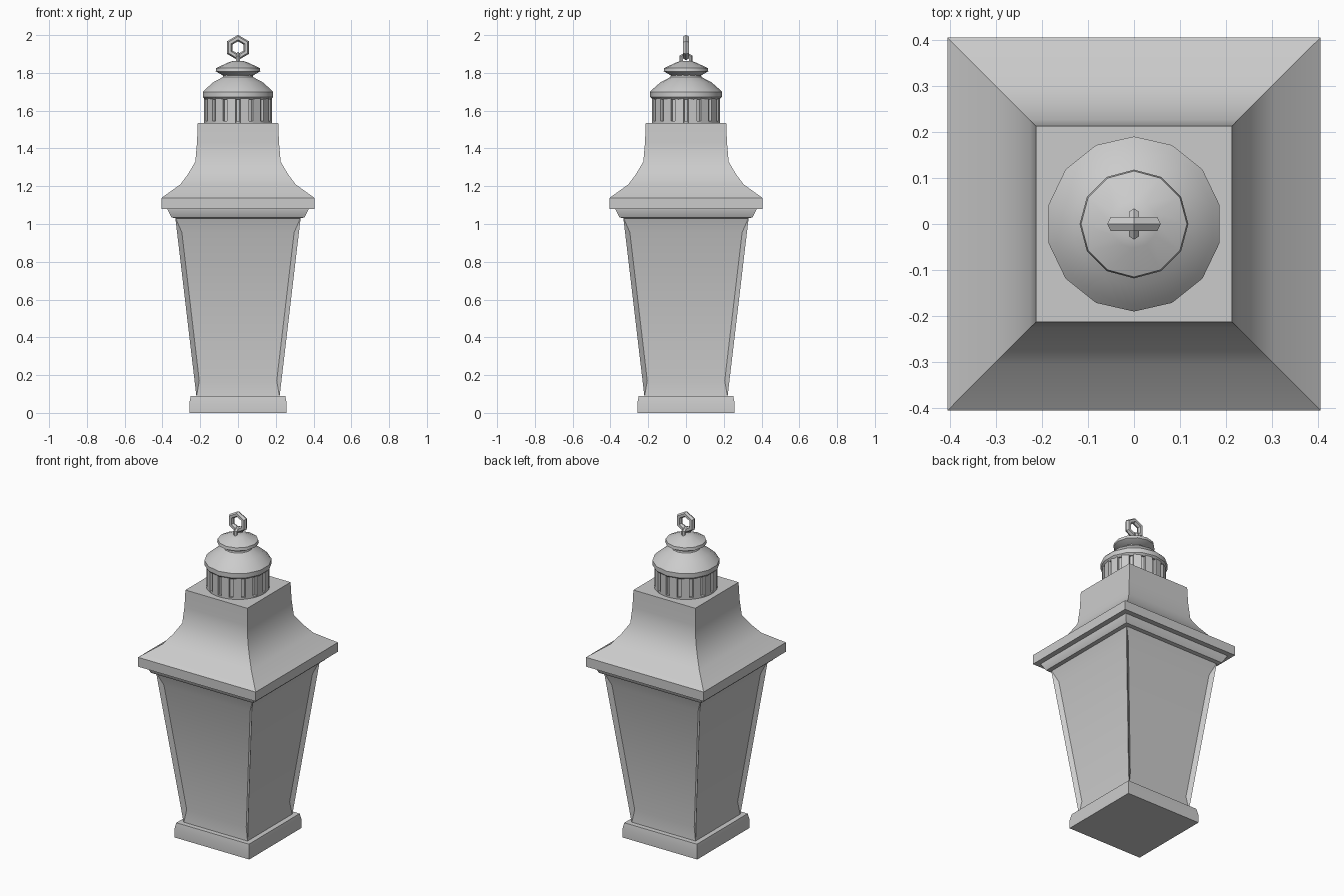
import bpy, bmesh, math
from mathutils import Vector, Matrix

cube = bpy.data.objects.get("Cube")
if cube:
    bpy.data.objects.remove(cube, do_unlink=True)

grey = bpy.data.materials.new("stone_grey")
grey.use_nodes = True
grey.diffuse_color = (0.6, 0.6, 0.6, 1)
grey.node_tree.nodes["Principled BSDF"].inputs["Base Color"].default_value = (0.6, 0.6, 0.6, 1)


def finish(name, bm, angle=30):
    bmesh.ops.recalc_face_normals(bm, faces=bm.faces)
    mesh = bpy.data.meshes.new(name)
    bm.to_mesh(mesh)
    bm.free()
    mesh.materials.append(grey)
    obj = bpy.data.objects.new(name, mesh)
    bpy.context.collection.objects.link(obj)
    bpy.ops.object.select_all(action="DESELECT")
    obj.select_set(True)
    bpy.context.view_layer.objects.active = obj
    bpy.ops.object.shade_smooth_by_angle(angle=math.radians(angle))
    return obj


def loft(profile, sides):
    """Stack regular rings; for four sides the size is the half width."""
    bm = bmesh.new()
    turn = math.pi / 4 if sides == 4 else math.pi / 2
    scale = math.sqrt(2) if sides == 4 else 1
    rings = []
    for size, z in profile:
        rings.append([bm.verts.new((size * scale * math.cos(turn + math.tau * i / sides),
                                    size * scale * math.sin(turn + math.tau * i / sides), z))
                      for i in range(sides)])
    for low, high in zip(rings, rings[1:]):
        for i in range(sides):
            j = (i + 1) % sides
            bm.faces.new((low[i], low[j], high[j], high[i]))
    bm.faces.new(rings[0][::-1])
    bm.faces.new(rings[-1])
    return bm


def torus(name, center, major, minor, segments, sides, normal_axis, stretch=1):
    """Coarse upright ring whose hole faces along x or y."""
    bm = bmesh.new()
    rows = []
    for i in range(segments):
        a = math.tau * i / segments + math.pi / 2
        row = []
        for k in range(sides):
            b = math.tau * k / sides
            r = major + minor * math.cos(b)
            across, depth, up = r * math.cos(a), minor * math.sin(b), r * math.sin(a) * stretch
            p = (across, depth, up) if normal_axis == "y" else (depth, across, up)
            row.append(bm.verts.new(Vector(p) + Vector(center)))
        rows.append(row)
    for i in range(segments):
        a, b = rows[i], rows[(i + 1) % segments]
        for k in range(sides):
            m = (k + 1) % sides
            bm.faces.new((a[k], b[k], b[m], a[m]))
    return finish(name, bm, 50)


# Plinth
finish("base_plinth", loft([(0.258, 0), (0.258, 0.05), (0.25, 0.09)], 4))

# Tapered body with a recessed pane on every side
low_half, high_half, low_z, high_z = 0.22, 0.332, 0.085, 1.035
bm = loft([(low_half, low_z), (high_half, high_z)], 4)
sides = [f for f in bm.faces if len({round(v.co.z, 3) for v in f.verts}) > 1]
for face in sides:
    mid = face.calc_center_median()
    out = Vector((mid.x, mid.y, 0)).normalized()
    along = Vector((-out.y, out.x, 0))
    bmesh.ops.inset_individual(bm, faces=[face], thickness=0.03)
    for v in face.verts:
        top = v.co.z > 0.5
        z, width = (0.955, 0.297) if top else (0.17, 0.205)
        half = low_half + (high_half - low_half) * (z - low_z) / (high_z - low_z)
        side = 1 if v.co.dot(along) > 0 else -1
        v.co = out * (half - 0.018) + along * side * width
        v.co.z = z
finish("lantern_body", bm)

# Cornice under the eaves
finish("cornice", loft([(0.33, 1.03), (0.352, 1.035), (0.373, 1.075), (0.373, 1.085)], 4))

# Flared roof with a thick eave
finish("roof", loft([(0.405, 1.08), (0.405, 1.138), (0.305, 1.21), (0.262, 1.268),
                     (0.226, 1.33), (0.217, 1.43), (0.213, 1.535)], 4), 40)

# Fluted drum on the roof
finish("vent_drum", loft([(0.165, 1.53), (0.165, 1.68)], 16))
bm = bmesh.new()
for i in range(16):
    spin = Matrix.Rotation(math.tau * (i + 0.5) / 16, 4, "Z")
    bmesh.ops.create_cube(bm, size=1, matrix=spin @ Matrix.Translation((0.166, 0, 1.605))
                          @ Matrix.Diagonal((0.024, 0.046, 0.15, 1)))
finish("vent_ribs", bm)
finish("drum_foot", loft([(0.18, 1.53), (0.18, 1.545)], 16))

# Cap with a rolled rim, waist and small upper lid
finish("cap", loft([(0.178, 1.66), (0.19, 1.672), (0.19, 1.7), (0.175, 1.715), (0.135, 1.75),
                    (0.082, 1.778), (0.077, 1.798)], 14), 40)
finish("upper_lid", loft([(0.077, 1.785), (0.118, 1.808), (0.115, 1.826),
                          (0.052, 1.855), (0.03, 1.862)], 12), 40)

# Hanging loop and ring
torus("lid_loop", (0, 0, 1.872), 0.028, 0.011, 6, 5, "x")
torus("hanging_ring", (0, 0, 1.934), 0.05, 0.017, 6, 6, "y")
